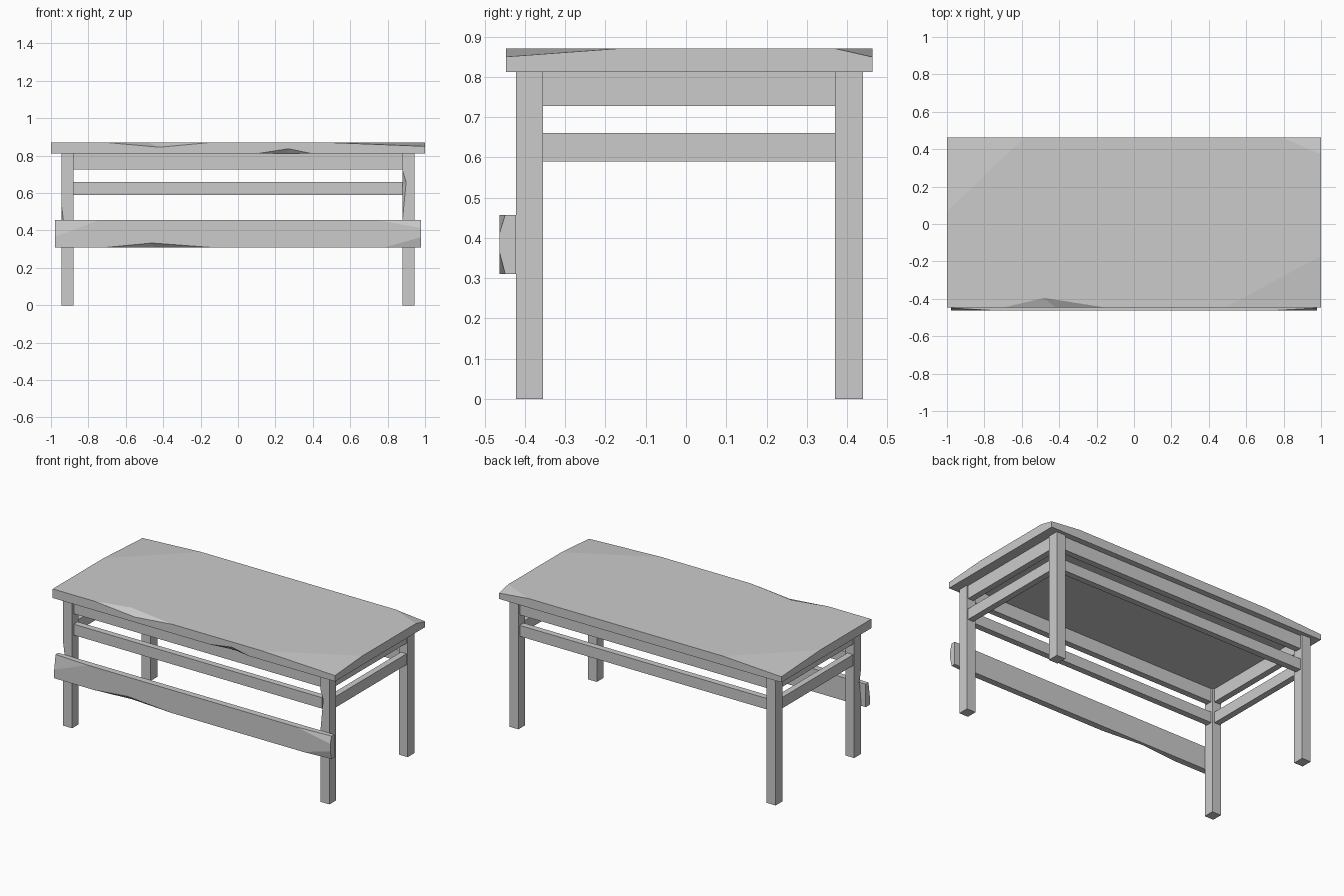
import bpy, bmesh
from mathutils import Vector

if "Cube" in bpy.data.objects:
    bpy.data.objects.remove(bpy.data.objects["Cube"])


def new_object(name, bm):
    mesh = bpy.data.meshes.new(name)
    bm.to_mesh(mesh)
    bm.free()
    ob = bpy.data.objects.new(name, mesh)
    bpy.context.collection.objects.link(ob)
    return ob


def block(name, x, y, z):
    bm = bmesh.new()
    bmesh.ops.create_cube(bm, size=1)
    for v in bm.verts:
        v.co = [(lo + hi) / 2 + c * (hi - lo) for c, (lo, hi) in zip(v.co, (x, y, z))]
    return new_object(name, bm)


def chip(ob, p0, p1, f1, f2, *corner):
    """Cut a wedge from an edge: p0/p1 along the edge, f1-f2 is its valley line."""
    mid = (Vector(f1) + Vector(f2)) / 2
    bm = bmesh.new()
    for p in (p0, p1, f1, f2, *corner):
        bm.verts.new(mid + (Vector(p) - mid) * 1.4)
    bmesh.ops.convex_hull(bm, input=bm.verts[:])
    bmesh.ops.recalc_face_normals(bm, faces=bm.faces[:])
    cutter = new_object("chip_cutter", bm)
    cutter.hide_render = True
    mod = ob.modifiers.new("chip", 'BOOLEAN')
    mod.operation, mod.solver, mod.object = 'DIFFERENCE', 'EXACT', cutter
    bpy.context.view_layer.objects.active = ob
    bpy.ops.object.modifier_apply(modifier=mod.name)
    bpy.data.objects.remove(cutter)


# Table top with worn edges and corners
F, B, T, U = -0.447, 0.463, 0.87, 0.812
top = block("table_top", (-1, 1), (F, B), (U, T))
chip(top, (-1, 0.1, T), (-0.62, B, T), (-0.92, 0.34, T), (-1, B, 0.85), (-1, B, T))
chip(top, (1, -0.2, T), (0.54, F, T), (0.88, -0.412, T), (1, F, 0.852), (1, F, T))
chip(top, (1, 0.375, T), (0.8, B, T), (0.96, 0.41, T), (1, B, 0.85), (1, B, T))
chip(top, (-0.7, F, T), (-0.15, F, T), (-0.48, -0.395, T), (-0.42, F, 0.845))
chip(top, (0.11, F, U), (0.39, F, U), (0.27, F, 0.837), (0.27, -0.425, U))

# Legs
front_y, back_y = (-0.422, -0.355), (0.37, 0.44)
legs = {}
for side, x in (("left", (-0.943, -0.88)), ("right", (0.88, 0.943))):
    for end, y in (("front", front_y), ("back", back_y)):
        legs[end, side] = block(f"{end}_{side}_leg", x, y, (0, U))
L = front_y[0]
chip(legs["front", "right"], (0.88, L, 0.46), (0.88, L, 0.72), (0.899, L, 0.66), (0.88, -0.395, 0.64))
chip(legs["front", "left"], (-0.943, L, 0.35), (-0.943, L, 0.53), (-0.934, L, 0.46), (-0.943, -0.4, 0.46))

# Upper aprons and lower rails between the legs
for kind, z in (("apron", (0.727, U)), ("rail", (0.59, 0.66))):
    block(f"front_{kind}", (-0.88, 0.88), (-0.405, -0.365), z)
    block(f"back_{kind}", (-0.88, 0.88), (0.385, 0.425), z)
    block(f"left_{kind}", (-0.935, -0.895), (-0.355, 0.37), z)
    block(f"right_{kind}", (0.895, 0.935), (-0.355, 0.37), z)

# Wide front board, chipped at its edges and corners
Y, lo, hi, e = -0.463, 0.31, 0.457, 0.978
board = block("front_board", (-e, e), (Y, L), (lo, hi))
chip(board, (-0.7, Y, lo), (-0.15, Y, lo), (-0.46, Y, 0.333), (-0.44, -0.44, lo))
chip(board, (0.8, Y, lo), (e, Y, 0.36), (0.93, Y, 0.327), (e, -0.45, lo), (e, Y, lo))
chip(board, (0.75, Y, hi), (e, Y, 0.415), (0.92, Y, 0.438), (e, -0.45, hi), (e, Y, hi))
chip(board, (-0.75, Y, hi), (-e, Y, 0.37), (-0.88, Y, 0.43), (-e, -0.45, hi), (-e, Y, hi))
